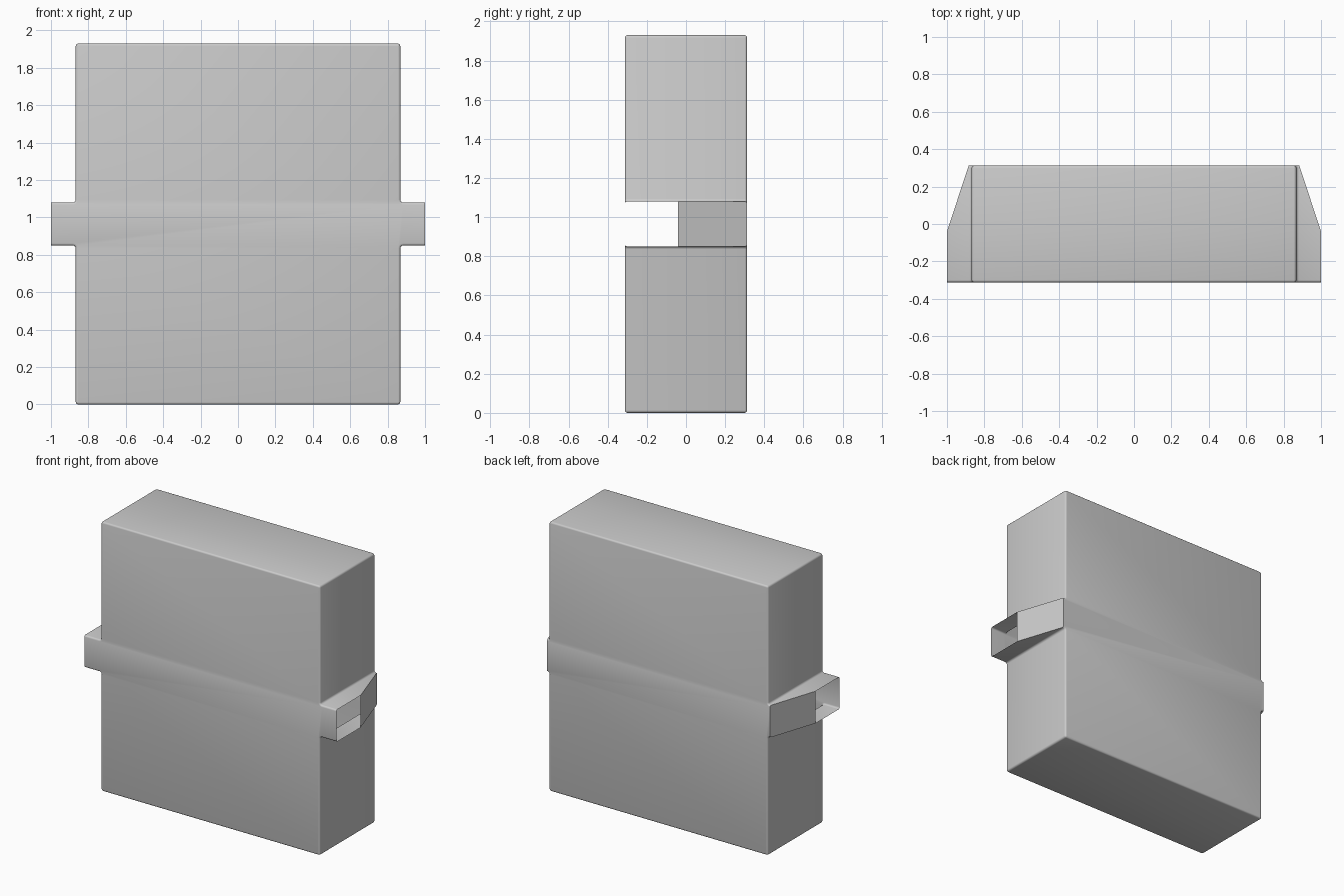
import bpy, bmesh, math

if "Cube" in bpy.data.objects:
    bpy.data.objects.remove(bpy.data.objects["Cube"])

W, H, T, D = 0.868, 0.965, 0.115, 0.312   # body half width/height, tab half height, half depth
R, B = 0.014, 0.012                       # outline corner radius, front/back edge rounding
STEPS = 3
Y_KNEE, X_BACK = -0.04, 0.884             # where the tab starts tapering, its width at the back


def arc(cx, cz, r, a0, a1):
    return [(cx + r * math.cos(math.radians(a0 + (a1 - a0) * i / STEPS)),
             cz + r * math.sin(math.radians(a0 + (a1 - a0) * i / STEPS)))
            for i in range(STEPS + 1)]


def outline(d, y):
    """Cross-shaped outline shrunk by d, tab ends following the taper."""
    t = max(0, (y - Y_KNEE) / (D - Y_KNEE))
    end = 1 + (X_BACK - 1) * t
    q = arc(W - R, H - R, R - d, 90, 0) + arc(W + R, T + R, R + d, 180, 270) + [(end, T - d)]
    right = q + [(x, -z) for x, z in reversed(q)]
    return right + [(-x, z) for x, z in reversed(right)]


# Layers from front to back: rounded edge, tab knee, rounded edge
edge = [(B * (1 - math.sin(a)), B * (1 - math.cos(a)))
        for a in (math.pi / 2 * i / STEPS for i in range(STEPS + 1))]
layers = [(-D + dy, d) for d, dy in edge] + [(Y_KNEE, 0)] + [(D - dy, d) for d, dy in reversed(edge)]

bm = bmesh.new()
rings = [[bm.verts.new((x, y, z + H)) for x, z in outline(d, y)] for y, d in layers]
n = len(rings[0])
tab_ends = (n // 4 - 1, 3 * n // 4 - 1)
for k in range(len(rings) - 1):
    a, b = rings[k], rings[k + 1]
    for i in range(n):
        # Tab ends are open ahead of the knee
        if i in tab_ends and layers[k][0] < Y_KNEE - 1e-6:
            continue
        j = (i + 1) % n
        bm.faces.new((a[i], a[j], b[j], b[i]))
bm.faces.new(rings[0])
bm.faces.new(rings[-1][::-1])
bmesh.ops.recalc_face_normals(bm, faces=bm.faces[:])
# Make sure the shell faces outward
bm.faces.ensure_lookup_table()
front = min(bm.faces, key=lambda f: f.calc_center_median().y)
if front.normal.y > 0:
    bmesh.ops.reverse_faces(bm, faces=bm.faces[:])

# Hollow body with side tabs
mesh = bpy.data.meshes.new("body_with_tabs")
bm.to_mesh(mesh)
bm.free()
body = bpy.data.objects.new("body_with_tabs", mesh)
bpy.context.collection.objects.link(body)
bpy.context.view_layer.objects.active = body
body.select_set(True)
bpy.ops.object.shade_smooth_by_angle(angle=math.radians(35))
